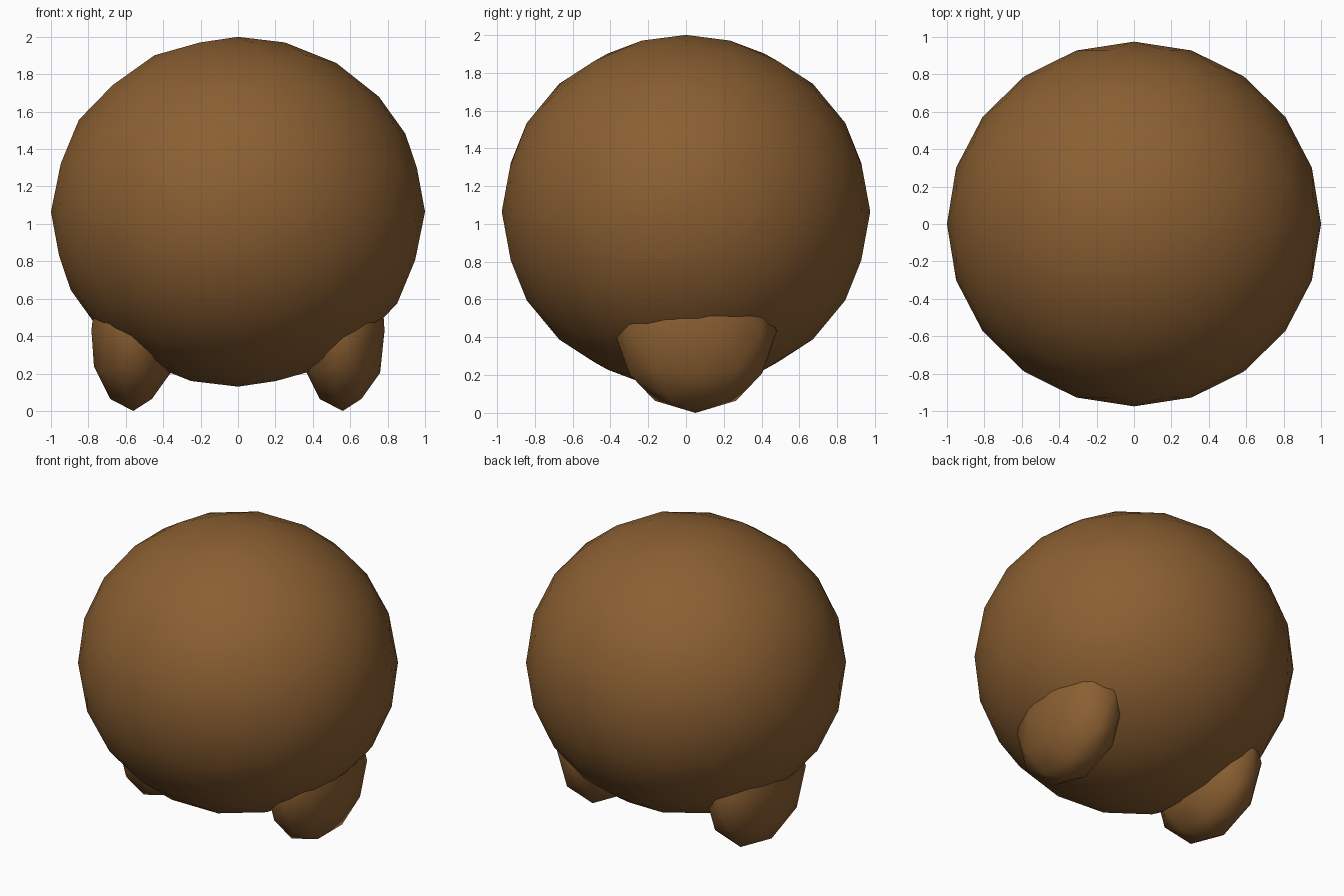
import bpy

# Remove the default cube
cube = bpy.data.objects.get("Cube")
if cube:
    bpy.data.objects.remove(cube, do_unlink=True)

# Single warm brown colour
brown = bpy.data.materials.new("warm_brown")
brown.use_nodes = True
colour = (0.254, 0.114, 0.031, 1.0)
brown.diffuse_color = colour
bsdf = next(n for n in brown.node_tree.nodes if n.type == 'BSDF_PRINCIPLED')
bsdf.inputs["Base Color"].default_value = colour
bsdf.inputs["Roughness"].default_value = 0.8


def ellipsoid(name, centre, radii, subdivisions):
    """Smooth-shaded icosphere stretched to the given radii."""
    bpy.ops.mesh.primitive_ico_sphere_add(
        subdivisions=subdivisions, radius=1, location=centre)
    obj = bpy.context.object
    obj.name = obj.data.name = name
    obj.scale = radii
    bpy.ops.object.transform_apply(location=False, rotation=False, scale=True)
    bpy.ops.object.shade_smooth()
    obj.data.materials.append(brown)
    return obj


# Round body
ellipsoid("body", (0, 0, 1.065), (1.0, 0.975, 0.935), 3)

# Two feet, long from front to back
for side, sign in (("left", 1), ("right", -1)):
    ellipsoid(side + "_foot", (sign * 0.56, 0.05, 0.43), (0.235, 0.43, 0.43), 2)
